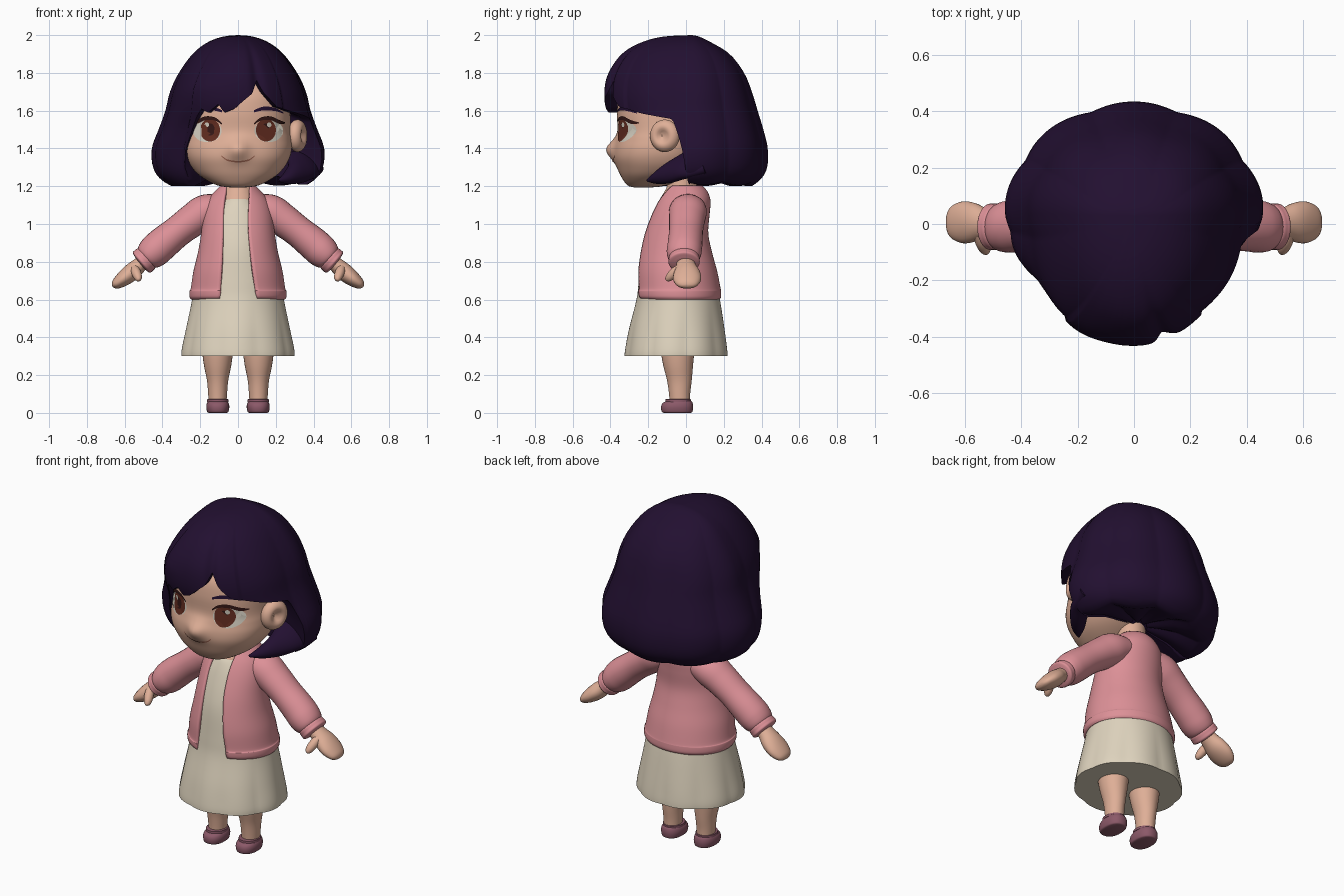
import bpy, bmesh, math
from mathutils import Vector

if "Cube" in bpy.data.objects:
    bpy.data.objects.remove(bpy.data.objects["Cube"])


def material(name, r, g, b):
    m = bpy.data.materials.new(name)
    m.diffuse_color = (r, g, b, 1)
    m.use_nodes = True
    m.node_tree.nodes["Principled BSDF"].inputs["Base Color"].default_value = m.diffuse_color
    return m


SKIN = material("skin", .74, .43, .31)
HAIR = material("dark_purple", .016, .005, .03)
PINK = material("pink", .72, .28, .31)
CREAM = material("cream", .73, .65, .51)
SHOE = material("mauve", .26, .10, .14)
IRIS = material("brown", .12, .025, .014)
PUPIL = material("dark_brown", .035, .009, .008)
WHITE = material("eye_white", .66, .62, .53)
LIP = material("lip_brown", .36, .14, .09)


def smooth(rows, k=5):
    """Catmull-Rom interpolation of rows of numbers."""
    out = []
    for i in range(len(rows) - 1):
        p0, p1, p2, p3 = (rows[max(i - 1, 0)], rows[i], rows[i + 1], rows[min(i + 2, len(rows) - 1)])
        for s in range(k):
            t = s / k
            out.append([.5 * (2 * b + (c - a) * t + (2 * a - 5 * b + 4 * c - d) * t * t
                              + (3 * b - a - 3 * c + d) * t ** 3) for a, b, c, d in zip(p0, p1, p2, p3)])
    return out + [list(rows[-1])]


def sample(rows, u):
    i = max(0, min(int(u), len(rows) - 2))
    return [a + (b - a) * (u - i) for a, b in zip(rows[i], rows[i + 1])]


def build(name, grid, mat, wrap=True, mirror=False):
    """Skin a grid of points; wrapped grids are capped at both ends."""
    bm = bmesh.new()
    vs = [[bm.verts.new(p) for p in row] for row in grid]
    n = len(vs[0])
    for a, b in zip(vs, vs[1:]):
        for j in range(n if wrap else n - 1):
            k = (j + 1) % n
            bm.faces.new((a[j], a[k], b[k], b[j]))
    if wrap:
        bm.faces.new(vs[0][::-1])
        bm.faces.new(vs[-1])
        bmesh.ops.recalc_face_normals(bm, faces=bm.faces)
    me = bpy.data.meshes.new(name)
    bm.to_mesh(me)
    bm.free()
    me.materials.append(mat)
    ob = bpy.data.objects.new(name, me)
    bpy.context.collection.objects.link(ob)
    if mirror:
        ob.modifiers.new("mirror", 'MIRROR').use_mirror_merge = False
    return ob


def power(v, e):
    return math.copysign(abs(v) ** e, v)


def ring(z, w, f, b, n=2, seg=64, a0=0, a1=None, cx=0):
    """Oval section; the angle starts at the front and runs towards +x."""
    cy, d = (f + b) / 2, (b - f) / 2
    span = 2 * math.pi if a1 is None else a1 - a0
    steps = seg if a1 is None else seg - 1
    ang = [a0 + span * j / steps for j in range(seg)]
    return [Vector((cx + w * power(math.sin(a), 2 / n), cy - d * power(math.cos(a), 2 / n), z)) for a in ang]


def tube(name, path, mat, mirror=True, seg=28):
    """Rows are x, y, z, in-plane radius, front-to-back radius."""
    rows, grid = smooth(path), []
    for i, r in enumerate(rows):
        t = (Vector(rows[min(i + 1, len(rows) - 1)][:3]) - Vector(rows[max(i - 1, 0)][:3])).normalized()
        n = t.cross(Vector((0, 1, 0))).normalized()
        b = n.cross(t)
        grid.append([Vector(r[:3]) + n * r[3] * math.cos(q) + b * r[4] * math.sin(q)
                     for q in (2 * math.pi * j / seg for j in range(seg))])
    return build(name, grid, mat, mirror=mirror)


# Head: stacked ovals with a soft nose bump
HEAD = smooth([(1.193, .03, -.27, -.19), (1.205, .11, -.31, -.1), (1.25, .195, -.343, .0), (1.3, .245, -.365, .07),
               (1.35, .273, -.38, .1), (1.4, .285, -.38, .12), (1.45, .285, -.37, .14), (1.5, .28, -.362, .15),
               (1.6, .275, -.365, .15), (1.7, .255, -.345, .13), (1.8, .17, -.26, .08)])
NH = 2.3


def nose(x, z):
    return .042 * math.exp(-(x * x + (z - 1.395) ** 2) / .0028)


def face_y(x, z):
    i = next(i for i in range(len(HEAD) - 1) if HEAD[i + 1][0] >= z)
    u = i + (z - HEAD[i][0]) / (HEAD[i + 1][0] - HEAD[i][0])
    _, w, f, b = sample(HEAD, u)
    k = max(0, 1 - abs(x / w) ** NH) ** (1 / NH)
    return (f + b) / 2 - (b - f) / 2 * k - nose(x, z)


head = [ring(*r, n=NH, seg=96) for r in HEAD]
for row in head:
    for p in row:
        if p.y < -.15:
            p.y -= nose(p.x, p.z)
build("head", head, SKIN)


# Painted face details laid on the head surface
def disc(name, x, z, rx, rz, mat, off):
    grid = []
    for k in (1, .8, .6, .4, .2, .02):
        pts = [(x + rx * k * math.cos(q), z + rz * k * math.sin(q)) for q in (math.pi * j / 18 for j in range(36))]
        grid.append([(a, face_y(a, c) - off, c) for a, c in pts])
    build(name, grid, mat, mirror=True)


def ribbon(name, pts, mat, off=.005, mirror=True):
    rows = smooth(pts, 8)
    build(name, [[(x, face_y(x, z + h * s) - off, z + h * s) for x, z, h in rows] for s in (-1, 0, 1)],
          mat, wrap=False, mirror=mirror)


disc("eye_white", .163, 1.493, .076, .06, WHITE, .003)
disc("iris", .148, 1.497, .053, .06, IRIS, .005)
disc("pupil", .148, 1.5, .025, .032, PUPIL, .0065)
disc("eye_glint", .165, 1.525, .012, .013, WHITE, .008)
ribbon("upper_lash", [(.085, 1.53, .004), (.12, 1.555, .008), (.17, 1.56, .01), (.22, 1.54, .01), (.25, 1.535, .003)],
       PUPIL, .008)
ribbon("eyebrow", [(.085, 1.597, .006), (.14, 1.612, .01), (.2, 1.605, .008), (.24, 1.588, .003)], HAIR)
ribbon("mouth", [(-.088, 1.36, .003), (-.055, 1.338, .004), (0, 1.33, .004), (.055, 1.338, .004), (.088, 1.36, .003)],
       LIP, .004, False)

# Ear: flattened ball with a hollow on the outside
grid = []
for i in range(1, 20):
    lat = math.pi * i / 20
    row = []
    for j in range(32):
        q = 2 * math.pi * j / 32
        x, y, z = -math.cos(lat), math.sin(lat) * math.cos(q), math.sin(lat) * math.sin(q)
        if x > 0:
            x -= .75 * math.exp(-((y + .1) ** 2 + z * z) / .16)
        row.append((.315 + .05 * x + .022 * y, -.112 + .078 * y - .01 * x, 1.467 + .086 * z))
    grid.append(row)
build("ear", grid, SKIN)

# Hair: bob whose lower edge rises over the face, with soft lock ridges
BOB = smooth([(2.0, .001, .029, .031), (1.992, .08, -.12, .07), (1.96, .165, -.24, .135), (1.9, .24, -.34, .23),
              (1.8, .312, -.41, .305), (1.7, .358, -.432, .345), (1.6, .382, -.42, .375), (1.5, .418, -.36, .405),
              (1.4, .454, -.31, .428), (1.3, .447, -.28, .425), (1.235, .405, -.25, .39), (1.185, .32, -.21, .32)])
EDGE = [(-180, 1.2), (-48, 1.2), (-40, 1.24), (-37, 1.42), (-34, 1.56), (-30, 1.61), (-24, 1.59), (-16, 1.635),
        (-11, 1.59), (-3, 1.61), (5, 1.655), (12, 1.69), (18, 1.76), (23, 1.69), (33, 1.62), (54, 1.585), (76, 1.555),
        (81, 1.4), (86, 1.21), (180, 1.2)]
CY, COLS, STEPS = .03, 240, 30


def edge_u(a):
    i = next(i for i in range(len(EDGE) - 1) if EDGE[i + 1][0] >= a)
    (a0, z0), (a1, z1) = EDGE[i], EDGE[i + 1]
    zb = z0 + (z1 - z0) * (a - a0) / (a1 - a0)
    if abs(a) > 88:
        zb += .018 * (1 - abs(math.sin(math.radians(4.5 * a))))
    i = next(i for i in range(len(BOB) - 1) if BOB[i + 1][0] <= zb)
    return i + (BOB[i][0] - zb) / (BOB[i][0] - BOB[i + 1][0])


columns = []
for j in range(COLS):
    a = -180 + 360 * j / COLS
    q, ub, col = math.radians(a), edge_u(a), []
    for s in range(STEPS + 1):
        u = ub * s / STEPS
        z, w, f, b = sample(BOB, u)
        t = min(1, u / 25)
        k = 1 + t * (.035 * (abs(math.sin(4.5 * q)) - .65) * (abs(a) > 40)
                     - .05 * math.exp(-((a - 18) / 5) ** 2))
        k += .06 * math.exp(-((a + 38) / 18) ** 2) * max(0, 1 - abs(z - 1.72) / .2)
        c = math.cos(q)
        col.append(Vector((k * w * math.sin(q), CY - k * c * ((CY - f) if c > 0 else (b - CY)), z)))
    e = col[-1]
    for s, dz in ((.9, .0), (.6, .04), (.15, .06)):
        col.append(Vector((e.x * s, CY + (e.y - CY) * s, e.z + dz)))
    columns.append(col)
build("hair_bob", [list(r) for r in zip(*columns)], HAIR)
tube("hair_lock_under_ear", [(.37, .1, 1.34, .1, .05), (.345, .0, 1.31, .095, .05), (.315, -.08, 1.275, .065, .045),
                             (.265, -.15, 1.245, .035, .035), (.215, -.205, 1.23, .006, .006)], HAIR, mirror=False)

# Neck and upper chest
build("neck", [ring(*r) for r in smooth([(1.06, .09, -.16, .05), (1.13, .095, -.138, .06), (1.17, .085, -.115, .06),
                                         (1.21, .078, -.1, .055), (1.32, .075, -.1, .05)])], SKIN)

# Dress with gently folded skirt
dress = []
for r in smooth([(.3, .298, -.322, .223), (.34, .295, -.318, .22), (.45, .273, -.298, .205), (.6, .243, -.262, .18),
                 (.7, .23, -.25, .155), (.85, .19, -.235, .115), (.95, .175, -.212, .095), (1.05, .155, -.178, .09),
                 (1.11, .11, -.152, .08), (1.135, .09, -.135, .06)]):
    fold = .016 * max(0, min(1, (.62 - r[0]) / .25))
    row = ring(*r, seg=96)
    for j, p in enumerate(row):
        k = 1 + fold * 2 * (abs(math.cos(4.5 * 2 * math.pi * j / 96)) - .6)
        p.x, p.y = p.x * k, -.05 + (p.y + .05) * k
    dress.append(row)
build("dress", dress, CREAM)

# Open cardigan; the last two numbers are the front gap to the right and left
body = []
for z, w, f, b, gr, gl in smooth([(.6, .248, -.25, .178, .1, .095), (.615, .257, -.266, .186, .1, .097),
                                  (.645, .257, -.27, .186, .095, .096), (.66, .25, -.266, .183, .093, .095),
                                  (.75, .236, -.265, .165, .08, .09), (.85, .212, -.25, .138, .068, .085),
                                  (.95, .195, -.225, .118, .058, .082), (1.05, .185, -.188, .125, .056, .08),
                                  (1.12, .165, -.155, .13, .06, .075), (1.17, .125, -.125, .115, .065, .068),
                                  (1.205, .09, -.1, .085, .065, .065)]):
    body.append(ring(z, w, f, b, a0=math.asin(min(.9, gr / w)), a1=2 * math.pi - math.asin(min(.9, gl / w)), seg=72))
cardigan = build("cardigan", body, PINK, wrap=False)
mod = cardigan.modifiers.new("cloth_thickness", 'SOLIDIFY')
mod.thickness, mod.offset = .02, -1

# Sleeves, cuffs, hands and thumbs
tube("sleeve", [(.09, .01, 1.09, .07, .09), (.17, .01, 1.065, .092, .1), (.24, .005, 1.02, .088, .095),
                (.32, 0, .96, .083, .09), (.4, -.005, .895, .088, .092), (.45, -.01, .85, .086, .092),
                (.485, -.01, .82, .068, .078), (.495, -.01, .81, .03, .04)], PINK)
tube("cuff", [(.478, -.01, .825, .05, .06), (.484, -.01, .82, .069, .08), (.498, -.01, .807, .072, .082),
              (.512, -.01, .795, .069, .08), (.518, -.01, .79, .04, .05)], PINK)
tube("hand", [(.49, -.005, .81, .035, .045), (.53, 0, .775, .042, .053), (.57, .005, .74, .046, .07),
              (.61, .006, .708, .04, .074), (.645, .006, .682, .028, .058), (.66, .006, .671, .014, .034),
              (.664, .006, .668, .002, .005)], SKIN)
tube("thumb", [(.55, -.03, .77, .02, .02), (.54, -.06, .745, .025, .025), (.53, -.085, .72, .022, .022),
               (.525, -.1, .705, .013, .013), (.523, -.104, .7, .002, .002)], SKIN)

# Legs and shoes
build("leg", [ring(*r, seg=32, cx=.108) for r in smooth([(.03, .046, -.085, .02), (.1, .05, -.09, .022),
              (.17, .056, -.1, .03), (.25, .072, -.12, .037), (.32, .081, -.132, .044), (.4, .085, -.135, .05)])],
      SKIN, mirror=True)
build("shoe", [ring(*r, n=2.3, seg=40, cx=.107) for r in smooth([(0, .048, -.115, .025), (.006, .056, -.128, .034),
               (.03, .061, -.132, .038), (.05, .058, -.125, .036), (.062, .05, -.105, .03), (.065, .04, -.08, .02)])],
      SHOE, mirror=True)
build("shoe_strap", [ring(z, w, -.045 - w - .008, -.03 + w, seg=32, cx=.107) for z, w in
                     ((.055, .045), (.057, .057), (.072, .056), (.074, .045))], SHOE, mirror=True)

# Smooth shading that keeps hems sharp
for ob in bpy.context.collection.objects:
    ob.select_set(True)
    bpy.context.view_layer.objects.active = ob
bpy.ops.object.shade_smooth_by_angle(angle=math.radians(50))
